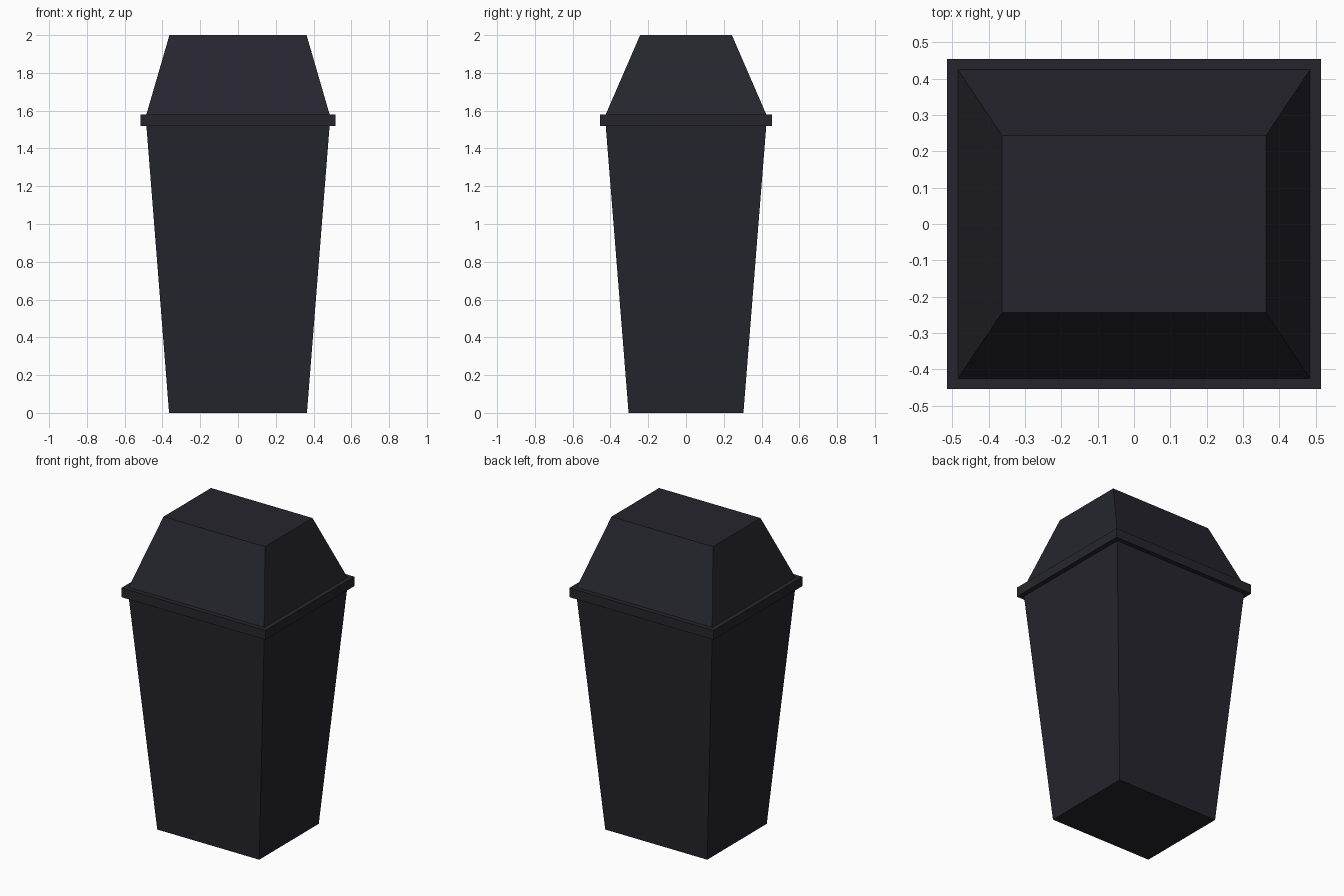
import bpy
import bmesh

if "Cube" in bpy.data.objects:
    bpy.data.objects.remove(bpy.data.objects["Cube"])

mat = bpy.data.materials.new("charcoal plastic")
mat.diffuse_color = (0.019, 0.0185, 0.027, 1.0)
mat.use_nodes = True
mat.node_tree.nodes["Principled BSDF"].inputs["Base Color"].default_value = mat.diffuse_color


def tapered_box(name, z0, half0, z1, half1):
    """Box whose bottom and top rectangles have their own half sizes."""
    bm = bmesh.new()
    bmesh.ops.create_cube(bm, size=2.0)
    for v in bm.verts:
        top = v.co.z > 0
        hx, hy = half1 if top else half0
        v.co = (v.co.x * hx, v.co.y * hy, z1 if top else z0)
    mesh = bpy.data.meshes.new(name)
    bm.to_mesh(mesh)
    bm.free()
    mesh.materials.append(mat)
    obj = bpy.data.objects.new(name, mesh)
    bpy.context.collection.objects.link(obj)
    return obj


# Bin body, widening upwards
tapered_box("bin_body", 0.0, (0.365, 0.304), 1.52, (0.485, 0.425))
# Overhanging rim band
tapered_box("rim", 1.52, (0.515, 0.455), 1.58, (0.515, 0.455))
# Sloped hood lid
tapered_box("lid", 1.58, (0.485, 0.425), 2.0, (0.363, 0.243))
